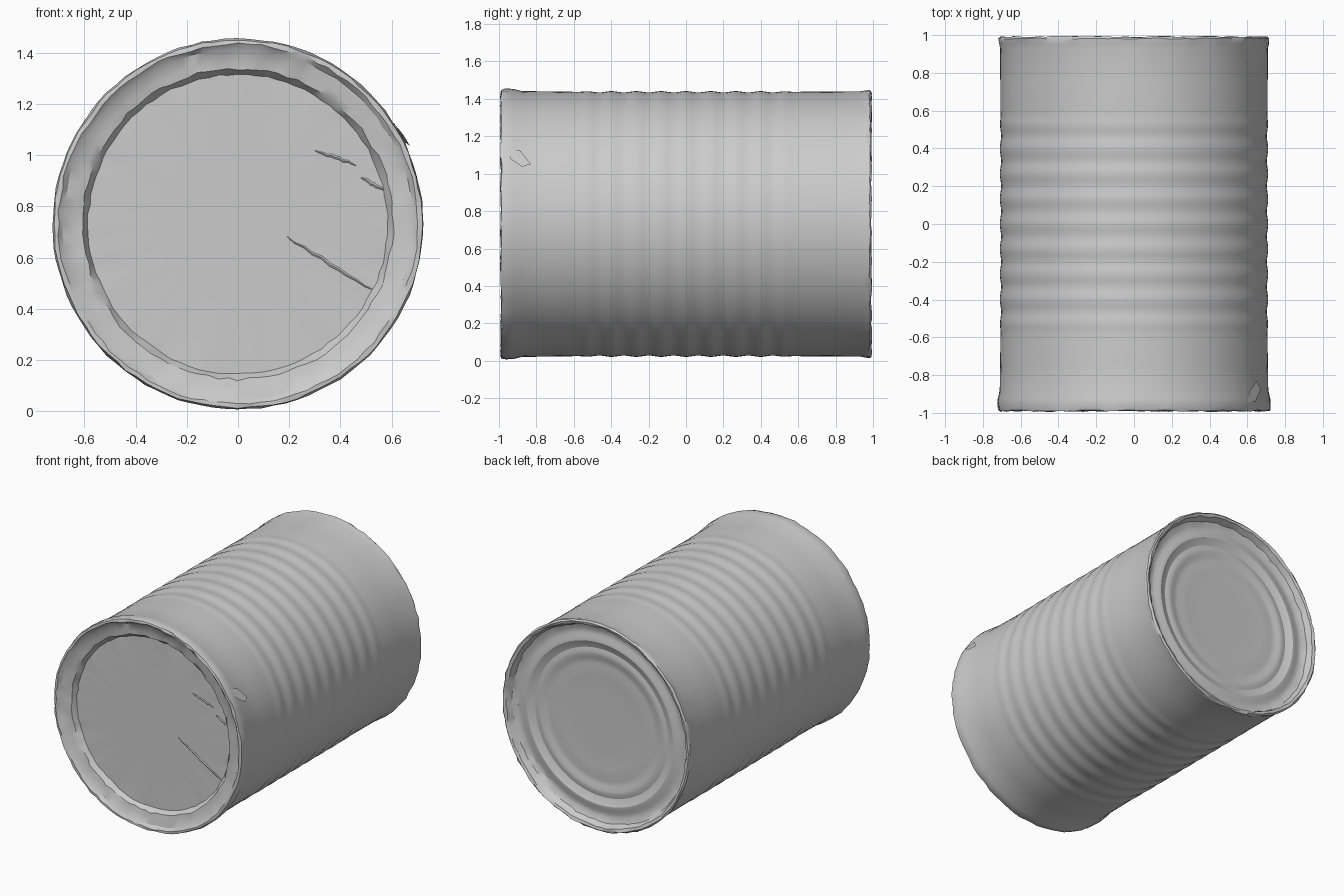
import bpy, bmesh, math, random
from mathutils import Vector

random.seed(4)
if "Cube" in bpy.data.objects:
    bpy.data.objects.remove(bpy.data.objects["Cube"])

SEG = 96        # steps around the can
CZ = 0.731      # height of the can's axis

tin = bpy.data.materials.new("tin_grey")
tin.use_nodes = True
tin.diffuse_color = (0.6, 0.6, 0.6, 1)
tin.node_tree.nodes["Principled BSDF"].inputs["Base Color"].default_value = (0.6, 0.6, 0.6, 1)


def finish(name, bm, angle=30):
    me = bpy.data.meshes.new(name)
    bmesh.ops.recalc_face_normals(bm, faces=bm.faces)
    bm.to_mesh(me)
    bm.free()
    me.materials.append(tin)
    ob = bpy.data.objects.new(name, me)
    bpy.context.collection.objects.link(ob)
    bpy.ops.object.select_all(action='DESELECT')
    ob.select_set(True)
    bpy.context.view_layer.objects.active = ob
    bpy.ops.object.shade_smooth_by_angle(angle=math.radians(angle))
    return ob


def point(r, y, a):
    return Vector((r * math.sin(a), y, CZ + r * math.cos(a)))


def lathe_can(name, profile):
    """Spin (radius, y, roughness) rows about the y axis; both ends close on the axis."""
    bm = bmesh.new()
    rings = []
    for r, y, rough in profile:
        ring = []
        for i in range(SEG):
            a = 2 * math.pi * i / SEG
            j = lambda: random.uniform(-rough, rough)
            ring.append(bm.verts.new(point(r + j(), y + j(), a + j())))
        rings.append(ring)
    for p, q in zip(rings, rings[1:]):
        for i in range(SEG):
            k = (i + 1) % SEG
            bm.faces.new((p[i], p[k], q[k], q[i]))
    for ring, y in ((rings[0], profile[0][1]), (rings[-1], profile[-1][1])):
        centre = bm.verts.new((0, y, CZ))
        for i in range(SEG):
            bm.faces.new((ring[i], ring[(i + 1) % SEG], centre))
    return finish(name, bm)


# Front lid, stepped recess and worn rim
front = [(0.3, -0.925, 0), (0.5, -0.925, 0), (0.585, -0.925, 0.004),
         (0.607, -0.957, 0.006), (0.635, -0.962, 0.004), (0.682, -0.974, 0.005),
         (0.702, -0.99, 0.005), (0.718, -0.988, 0.004), (0.724, -0.965, 0.003),
         (0.722, -0.925, 0.001), (0.711, -0.88, 0)]

# Side wall with shallow rolled ribs in the middle
wall = [(0.709, -0.75, 0)]
N = 72
for i in range(N + 1):
    y = -0.6 + 1.2 * i / N
    fade = min(1, (0.6 - abs(y)) / 0.1)
    wall.append((0.707 + 0.0035 * fade * math.cos(2 * math.pi * y / 0.133), y, 0))
wall += [(0.708, 0.75, 0), (0.709, 0.93, 0)]

# Back rim and base with concentric rings
back = [(0.714, 0.955, 0.002), (0.717, 0.982, 0.004), (0.708, 0.992, 0.004),
        (0.69, 0.985, 0.005), (0.672, 0.945, 0.005), (0.64, 0.93, 0.002),
        (0.61, 0.93, 0), (0.585, 0.94, 0), (0.56, 0.942, 0), (0.535, 0.93, 0),
        (0.51, 0.922, 0), (0.485, 0.928, 0), (0.46, 0.928, 0), (0.435, 0.918, 0),
        (0.4, 0.916, 0), (0.36, 0.92, 0), (0.32, 0.917, 0), (0.2, 0.917, 0)]

lathe_can("can", front + wall + back)


# Creases scored across the front lid: thin tapering ridges
def crease(name, a, b, width=0.016, height=0.006):
    bm = bmesh.new()
    a, b = Vector((a[0], -0.924, a[1])), Vector((b[0], -0.924, b[1]))
    d = (b - a).normalized()
    side = Vector((-d.z, 0, d.x)) * width / 2
    rows = []
    n = 10
    for i in range(n + 1):
        c = a.lerp(b, i / n) + side * random.uniform(-0.5, 0.5)
        w = 0.3 + 0.7 * math.sin(math.pi * i / n)
        top = c + Vector((0, -height * w, 0))
        rows.append([bm.verts.new(v) for v in (c - side * w, top, c + side * w)])
    for p, q in zip(rows, rows[1:]):
        for k in (0, 1):
            bm.faces.new((p[k], p[k + 1], q[k + 1], q[k]))
    finish(name, bm, 20)


crease("lid_crease_lower", (0.19, 0.68), (0.53, 0.47))
crease("lid_crease_upper", (0.30, 1.02), (0.46, 0.96))
crease("lid_crease_edge", (0.48, 0.91), (0.58, 0.86))

# Small torn flap beside the front rim
bm = bmesh.new()
outline = [(-0.945, 1.13, 0.0), (-0.885, 1.12, 0.004), (-0.83, 1.05, 0.003),
           (-0.875, 1.03, 0.016), (-0.94, 1.075, 0.012)]
flap = []
for y, z, lift in outline:
    a = math.acos((z - CZ) / 0.721)
    flap.append(bm.verts.new(point(0.721 + lift, y, a)))
bm.faces.new(flap)
finish("torn_flap", bm)
